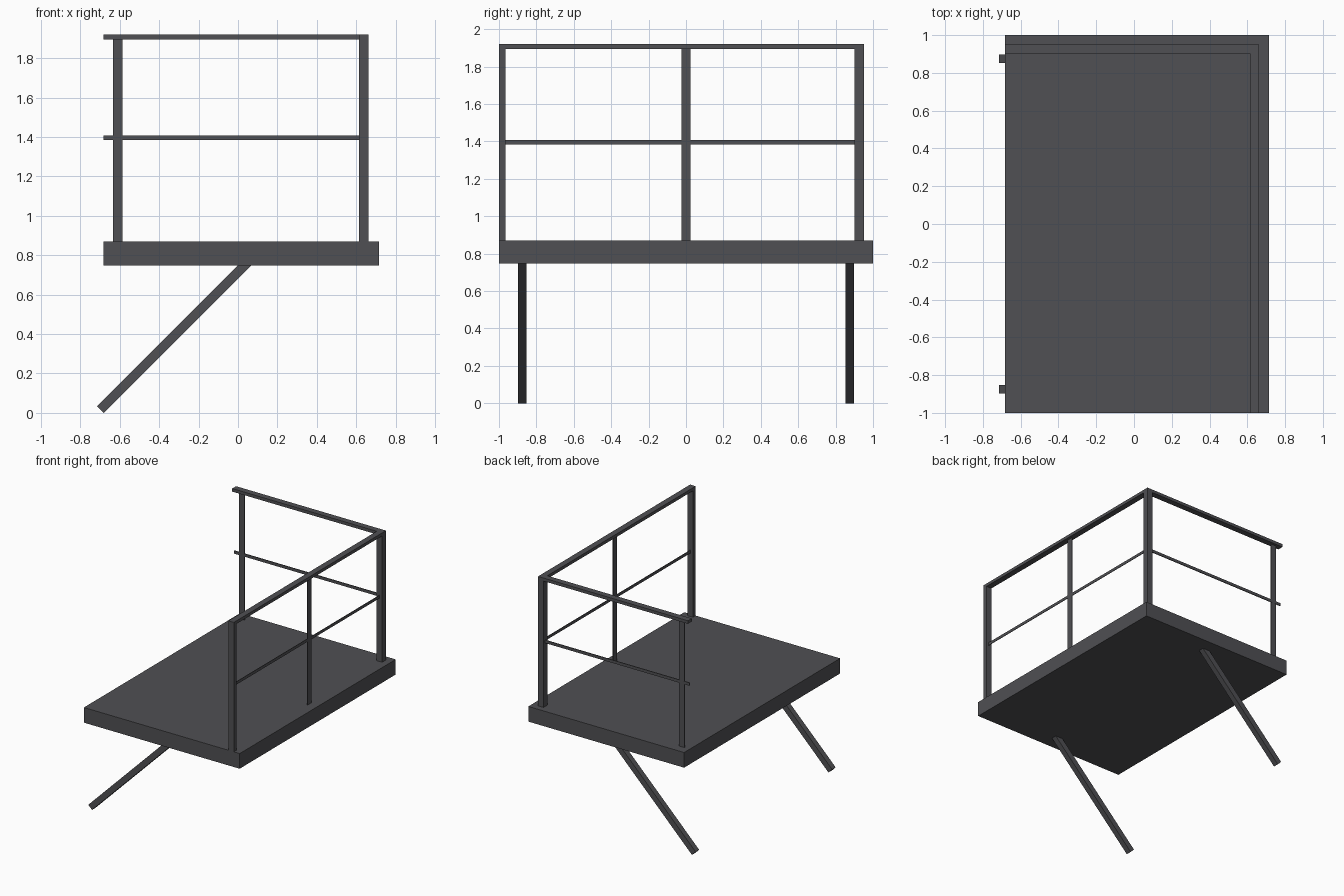
import bpy, bmesh, math
from mathutils import Matrix, Vector

if "Cube" in bpy.data.objects:
    bpy.data.objects.remove(bpy.data.objects["Cube"])

steel = bpy.data.materials.new("dark grey steel")
steel.diffuse_color = (0.08, 0.08, 0.087, 1)
steel.use_nodes = True
steel.node_tree.nodes["Principled BSDF"].inputs["Base Color"].default_value = steel.diffuse_color


def box(name, x, y, z, matrix=None):
    """Box from (min, max) ranges, optionally placed by a matrix."""
    bm = bmesh.new()
    bmesh.ops.create_cube(bm, size=1)
    for v in bm.verts:
        v.co = Vector([r[0] + (c + 0.5) * (r[1] - r[0]) for c, r in zip(v.co, (x, y, z))])
    if matrix:
        bm.transform(matrix)
    me = bpy.data.meshes.new(name)
    bm.to_mesh(me)
    bm.free()
    me.materials.append(steel)
    ob = bpy.data.objects.new(name, me)
    bpy.context.collection.objects.link(ob)
    return ob


def around(c, width):
    return (c - width / 2, c + width / 2)


X0, X1 = -0.683, 0.715          # deck ends
DECK, RAIL, TOP = 0.87, 1.895, 1.92
RX, RY = 0.638, 0.926           # rail centre lines
W, T = 0.049, 0.005             # bar width, flat bar thickness
MID = (1.384, 1.408)

# Deck
box("deck", (X0, X1), (-1, 1), (0.747, DECK))

# Handrails along the side and the back
box("side_top_rail", around(RX, W), (-1, RY + W / 2), (RAIL, TOP))
box("back_top_rail", (X0, RX - W / 2), around(RY, W), (RAIL, TOP))

# Solid posts at the ends of the side rail
box("corner_post", around(RX, W), around(RY, W), (DECK, RAIL))
box("front_post", around(RX, W), (-1, -0.965), (DECK, RAIL))

# Flat bar posts
box("side_middle_post", around(RX, T), around(0, W), (DECK, RAIL))
box("back_end_post", around(-0.611, W), around(RY, T), (DECK, RAIL))

# Flat bar middle rails
box("side_middle_rail", around(RX, T - 0.001), (-0.965, RY - W / 2), MID)
box("back_middle_rail", (X0, RX - W / 2), around(RY, T + 0.001), MID)

# Diagonal braces under the deck, tops sunk into the deck
B = 0.047
place = Matrix.Translation((-0.6985, 0, 0.0166)) @ Matrix.Rotation(math.radians(-45), 4, 'Y')
for name, y in (("front_brace", -0.875), ("back_brace", 0.875)):
    box(name, (0, 1.08), around(y, 0.045), around(0, B), place)
